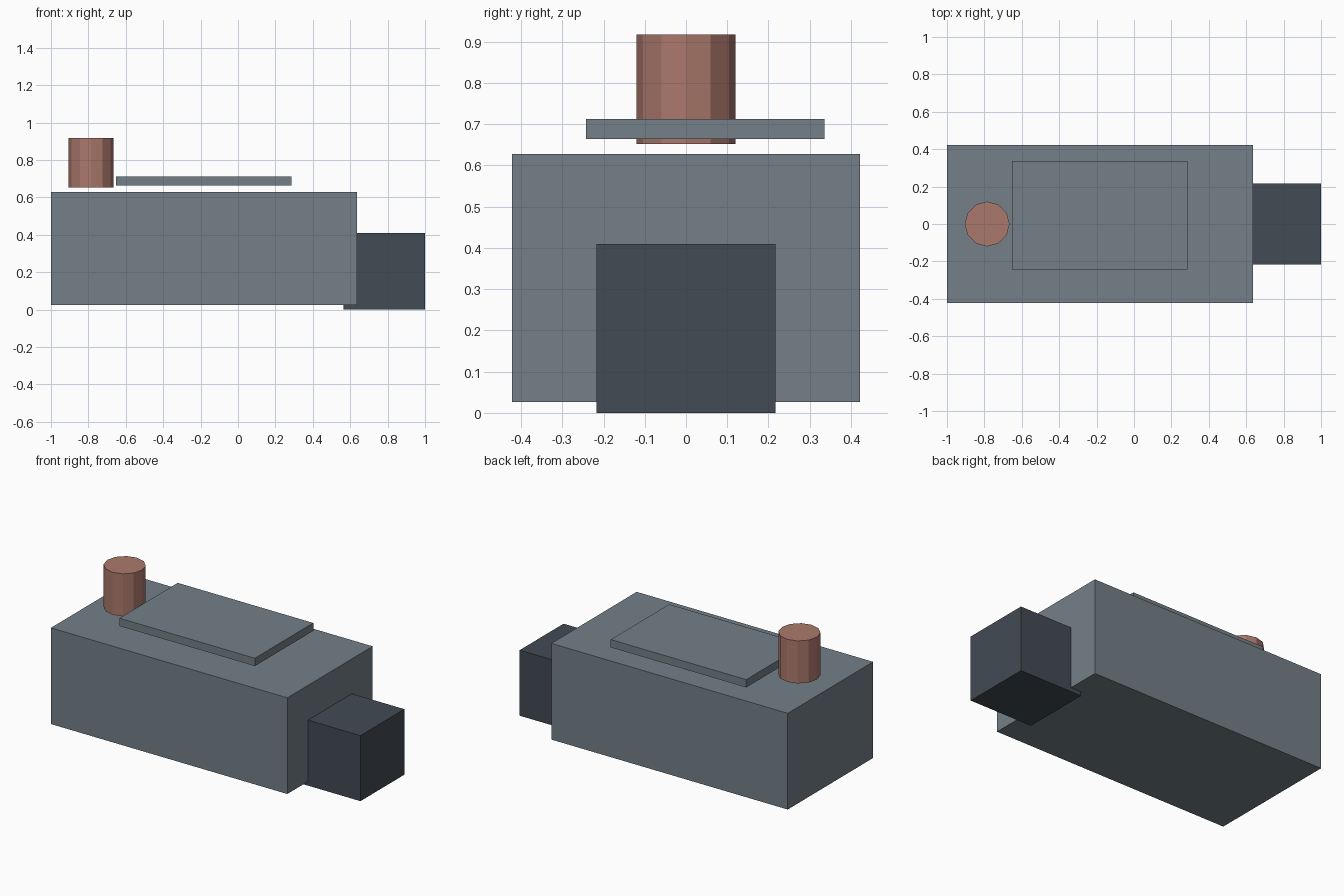
import bpy

cube = bpy.data.objects.get("Cube")
if cube:
    bpy.data.objects.remove(cube, do_unlink=True)


def material(name, rgb):
    mat = bpy.data.materials.new(name)
    mat.use_nodes = True
    colour = (*rgb, 1)
    mat.diffuse_color = colour
    mat.node_tree.nodes["Principled BSDF"].inputs["Base Color"].default_value = colour
    return mat


def finish(name, mat):
    obj = bpy.context.object
    obj.name = obj.data.name = name
    obj.data.materials.append(mat)
    return obj


def box(name, mat, low, high):
    """Box spanning two opposite corners."""
    centre = [(a + b) / 2 for a, b in zip(low, high)]
    bpy.ops.mesh.primitive_cube_add(size=1, location=centre)
    obj = finish(name, mat)
    obj.scale = [b - a for a, b in zip(low, high)]
    bpy.ops.object.transform_apply(location=False, rotation=False, scale=True)
    return obj


slate = material("slate grey", (0.175, 0.215, 0.242))
charcoal = material("dark blue grey", (0.055, 0.069, 0.087))
copper = material("copper", (0.41, 0.19, 0.15))

# Main housing
box("main_body", slate, (-1, -0.422, 0.026), (0.637, 0.422, 0.628))

# Floating top panel, offset towards the back
box("top_panel", slate, (-0.652, -0.242, 0.664), (0.286, 0.336, 0.713))

# Block on the end, partly sunk into the housing
box("end_block", charcoal, (0.565, -0.217, 0), (1, 0.217, 0.41))

# Twelve-sided cap
bpy.ops.mesh.primitive_cylinder_add(vertices=12, radius=0.12, depth=0.266,
                                    location=(-0.785, 0, 0.785))
finish("round_cap", copper)
